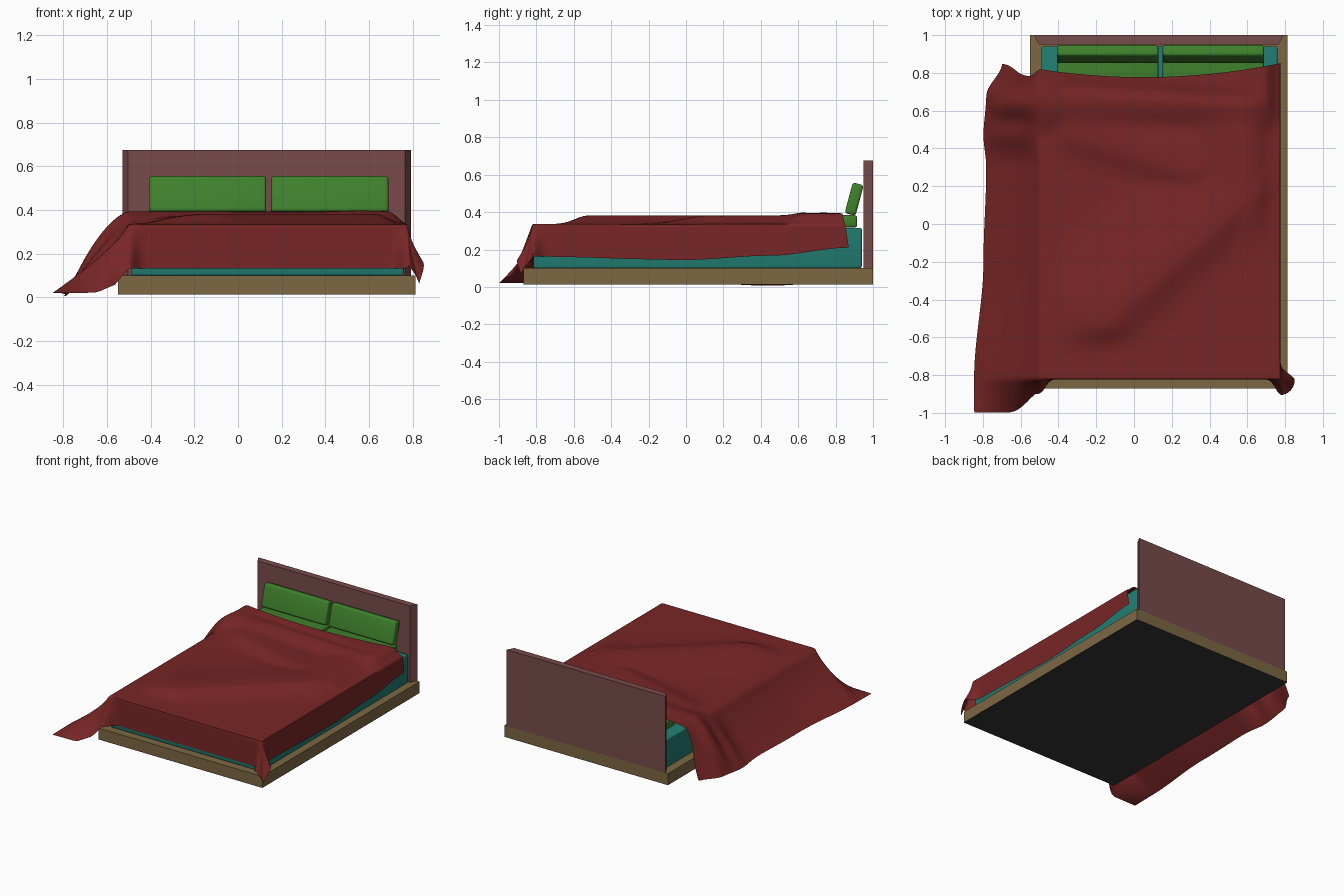
import bpy, bmesh
from math import exp, hypot, sin, cos, atan2, pi, radians
from mathutils import Matrix

if "Cube" in bpy.data.objects:
    bpy.data.objects.remove(bpy.data.objects["Cube"])


def material(name, rgb):
    m = bpy.data.materials.new(name)
    m.diffuse_color = (*rgb, 1)
    m.use_nodes = True
    m.node_tree.nodes["Principled BSDF"].inputs["Base Color"].default_value = m.diffuse_color
    return m


BROWN = material("wood", (0.20, 0.135, 0.055))
ROSE = material("headboard_panel", (0.19, 0.07, 0.07))
TEAL = material("mattress_cloth", (0.015, 0.20, 0.165))
GREEN = material("pillow_cloth", (0.05, 0.22, 0.025))
RED = material("blanket_cloth", (0.19, 0.019, 0.019))
DARK = material("underside_board", (0.035, 0.035, 0.035))


def finish(name, bm, mat):
    me = bpy.data.meshes.new(name)
    bmesh.ops.recalc_face_normals(bm, faces=bm.faces)
    bm.to_mesh(me)
    bm.free()
    ob = bpy.data.objects.new(name, me)
    bpy.context.collection.objects.link(ob)
    me.materials.append(mat)
    return ob


def smooth(ob, angle=40):
    bpy.ops.object.select_all(action='DESELECT')
    ob.select_set(True)
    bpy.context.view_layer.objects.active = ob
    bpy.ops.object.shade_smooth_by_angle(angle=radians(angle))


def box(name, lo, hi, mat, round_r=0, tilt=0):
    size = [b - a for a, b in zip(lo, hi)]
    mid = [(a + b) / 2 for a, b in zip(lo, hi)]
    bm = bmesh.new()
    bmesh.ops.create_cube(bm, size=1)
    bmesh.ops.scale(bm, vec=size, verts=bm.verts)
    if round_r:
        bmesh.ops.bevel(bm, geom=bm.edges[:], offset=round_r, segments=4,
                        profile=0.5, affect='EDGES')
    bm.transform(Matrix.Translation(mid) @ Matrix.Rotation(tilt, 4, 'X'))
    ob = finish(name, bm, mat)
    if round_r:
        smooth(ob)
    return ob


# Platform, underside panel and mattress
box("bed_frame", (-0.55, -0.87, 0.016), (0.812, 1.0, 0.10), BROWN)
box("base_panel", (-0.55, -0.87, 0.014), (0.812, 1.0, 0.0158), DARK)
box("mattress", (-0.49, -0.815, 0.10), (0.76, 0.94, 0.315), TEAL, 0.01)

# Headboard with slanted ends
bm = bmesh.new()
outline = [(-0.53, 1.0), (0.792, 1.0), (0.765, 0.95), (-0.503, 0.95)]
base, cap = ([bm.verts.new((x, y, z)) for x, y in outline] for z in (0.10, 0.675))
bm.faces.new(base)
bm.faces.new(cap)
for i in range(4):
    j = (i + 1) % 4
    bm.faces.new((base[i], base[j], cap[j], cap[i]))
finish("headboard", bm, ROSE)

# Pillows: one flat and one leaning on each side
for side, x0 in (("left", -0.408), ("right", 0.152)):
    box(f"flat_pillow_{side}", (x0, 0.70, 0.318), (x0 + 0.537, 0.915, 0.384), GREEN, 0.014)
    box(f"leaning_pillow_{side}", (x0, 0.869, 0.385), (x0 + 0.537, 0.929, 0.554),
        GREEN, 0.014, radians(-15))


# Blanket helpers
def lerp(a, b, t):
    return a + (b - a) * t


def step(a, b, x):
    t = max(0, min(1, (x - a) / (b - a)))
    return t * t * (3 - 2 * t)


def curve(points, x):
    for (x0, y0), (x1, y1) in zip(points, points[1:]):
        if x <= x1:
            return lerp(y0, y1, step(x0, x1, x))
    return points[-1][1]


def ridge(x, y, p, q, right, left, height):
    """Fold along p-q with its own falloff width on each side."""
    dx, dy = q[0] - p[0], q[1] - p[1]
    px, py = x - p[0], y - p[1]
    t = max(0, min(1, (px * dx + py * dy) / (dx * dx + dy * dy)))
    d = hypot(px - t * dx, py - t * dy)
    s = (dx * py - dy * px) / hypot(dx, dy) / max(d, 1e-6)
    return height * exp(-(d / lerp(right, left, (s + 1) / 2)) ** 2)


XL, XR, YF, ZT = -0.5, 0.775, -0.822, 0.337


def top_z(x, y):
    folds = max(ridge(x, y, (-0.13, -0.50), (0.60, 0.14), 0.12, 0.30, 0.047),
                ridge(x, y, (0.60, 0.14), (0.58, 0.62), 0.12, 0.28, 0.047),
                ridge(x, y, (-0.40, 0.50), (0.3, 0.28), 0.10, 0.25, 0.035))
    folds *= step(XR, XR - 0.13, min(x, XR))
    folds *= step(XL, XL + 0.2, x) * step(YF + 0.1, YF + 0.28, y)
    rise = 0.058 * step(0.44, 0.66, y) * (1 - step(0.69, XR, x))
    dent = ridge(x, y, (-0.35, 0.73), (0.6, 0.67), 0.035, 0.035, 0.009)
    dent *= 1 - step(0.6, XR, x)
    return ZT + (folds ** 3 + rise ** 3) ** (1 / 3) * 0.98 - dent * rise / 0.058


HEM_X = [(-0.82, -0.85), (-0.2, -0.80), (0.3, -0.785), (0.47, -0.80), (0.68, -0.785), (0.85, -0.70)]
HEM_RIGHT = [(-0.82, 0.16), (0.0, 0.142), (0.45, 0.165), (0.87, 0.208)]
BACK_Y = [(0, 0.822), (0.2, 0.785), (1, 0.85)]


def blanket_point(a, x, b, c, v):
    """a, b, c: how far down the left, right and foot drops; v: foot to head."""
    back = curve(BACK_Y, a) if a else 0.78 + 0.14 * (x - 0.05) ** 2
    back += 0.02 * b
    y = lerp(YF, back, v)
    z = top_z(x, y)
    if a:    # tent-like left drop, bunched near the head
        head = step(0.3, 0.6, y)
        hem = curve([(-0.82, 0.02), (0.2, 0.012), (0.45, 0.003), (0.85, 0.02)], y)
        z = lerp(z, hem, a ** lerp(0.78, 1.45, head))
        fold = head * sin(pi * a)
        x = lerp(XL, curve(HEM_X, y), a) + 0.007 * fold * sin(y * 38)
        z += 0.012 * fold * sin(y * 30 + 1)
        if c:    # foot corner spread over the floor
            y -= c * 0.178 * step(-0.25, 0.45, a)
            z = lerp(z, curve([(0, 0.13), (0.2, 0.05), (0.45, 0.02), (1, 0.02)], a), c)
        return x, y, max(z, 0.001)
    d = max(b, c)
    if d:
        hem = curve(HEM_RIGHT, y) if b >= c else 0.13
        if b and c:
            hem = lerp(0.15, 0.06, min(b, c) / d)
        z = lerp(z, hem, d)
        y -= 0.045 * c * step(-0.42, -0.5, x)
        if x < -0.42:
            y -= c * 0.035 * step(-0.45, XL, x)
        # flared corner at the right foot
        ang = -atan2(c, b) if b and c else (0 if b else -pi / 2)
        near = 1
        if not (b and c):
            near = exp(-((x - XR) / 0.035) ** 2 - ((y - YF) / 0.04) ** 2)
        x += 0.078 * d ** 1.5 * near * cos(ang)
        y += 0.085 * d ** 1.5 * near * sin(ang)
    return x, y, z


# Blanket: one draped sheet
cols = [(1 - i / 16, XL, 0) for i in range(16)]
cols += [(0, lerp(XL, XR, i / 80), 0) for i in range(81)]
cols += [(0, XR, (i + 1) / 12) for i in range(12)]
rows = [(1 - i / 12, 0) for i in range(12)] + [(0, i / 100) for i in range(101)]
bm = bmesh.new()
grid = [[bm.verts.new(blanket_point(a, x, b, c, v)) for a, x, b in cols] for c, v in rows]
for r0, r1 in zip(grid, grid[1:]):
    for i in range(len(cols) - 1):
        bm.faces.new((r0[i], r0[i + 1], r1[i + 1], r1[i]))
blanket = finish("blanket", bm, RED)
soft = blanket.modifiers.new("soften", 'SMOOTH')
soft.factor, soft.iterations = 0.5, 2
smooth(blanket, 80)
